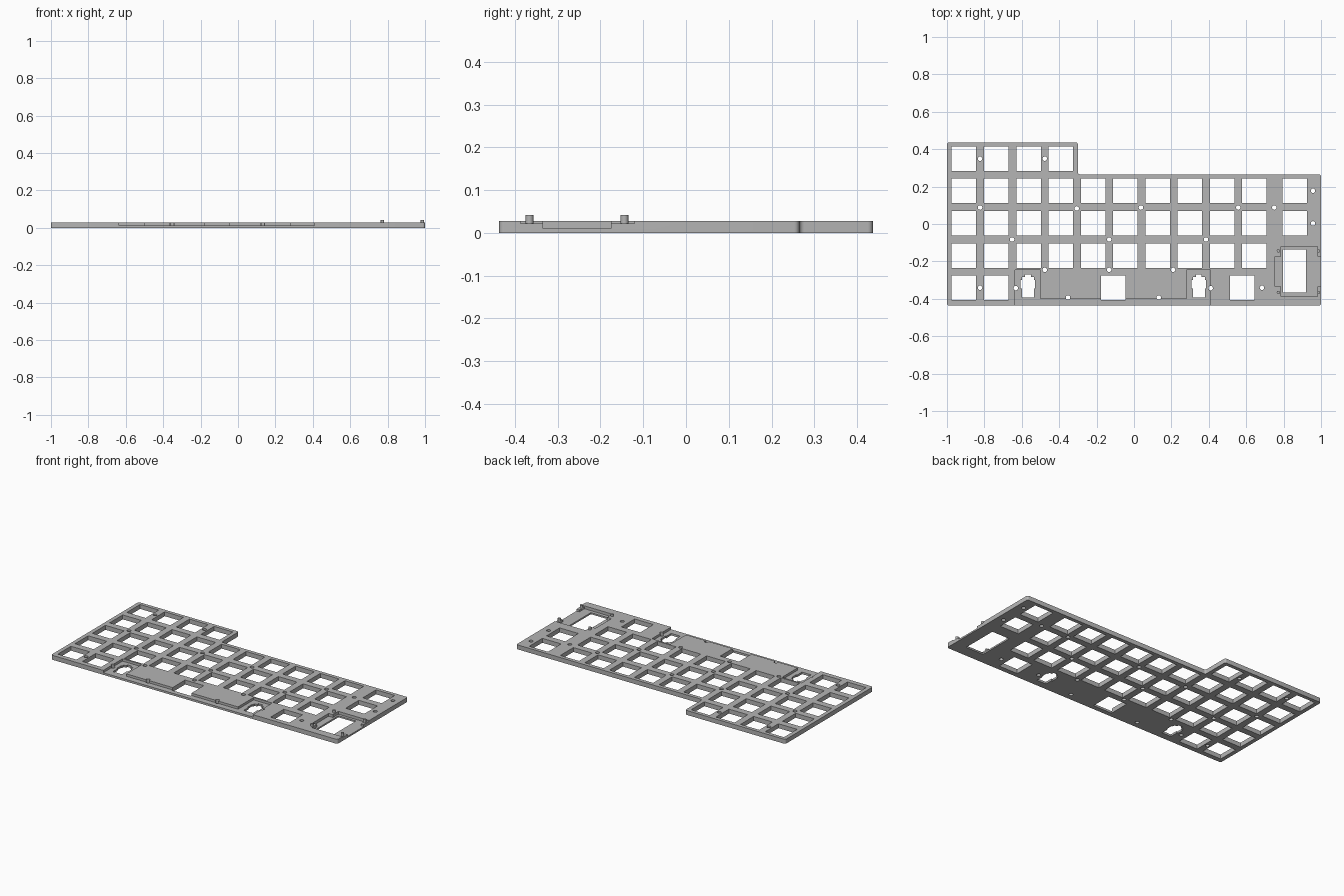
import bpy, bmesh
from math import cos, sin, pi, radians

THICK = 0.028      # plate height
PITCH = 0.1725     # key spacing
KEY = 0.131        # key opening size
LOW = -0.437       # front edge
RIM = 0.437        # back edge

cube = bpy.data.objects.get("Cube")
if cube:
    bpy.data.objects.remove(cube, do_unlink=True)

grey = bpy.data.materials.new("plain grey")
grey.use_nodes = True
colour = (0.46, 0.46, 0.46, 1)
grey.diffuse_color = colour
grey.node_tree.nodes["Principled BSDF"].inputs["Base Color"].default_value = colour


def rect(x0, x1, y0, y1):
    return [(x0, y0), (x1, y0), (x1, y1), (x0, y1)]


def square(x, y, s):
    return rect(x - s / 2, x + s / 2, y - s / 2, y + s / 2)


def circle(x, y, r, n=20):
    return [(x + r * cos(2 * pi * i / n), y + r * sin(2 * pi * i / n)) for i in range(n)]


def prisms(name, outlines, z0, z1, corner=0):
    """Extrude flat outlines into one object, optionally rounding upright edges."""
    bm = bmesh.new()
    for pts in outlines:
        face = bm.faces.new([bm.verts.new((x, y, z0)) for x, y in pts])
        top = bmesh.ops.extrude_face_region(bm, geom=[face])["geom"]
        verts = [v for v in top if isinstance(v, bmesh.types.BMVert)]
        bmesh.ops.translate(bm, verts=verts, vec=(0, 0, z1 - z0))
    if corner:
        upright = [e for e in bm.edges if abs(e.verts[0].co.z - e.verts[1].co.z) > 0.001]
        bmesh.ops.bevel(bm, geom=upright, offset=corner, segments=5, profile=0.5,
                        affect='EDGES')
    bmesh.ops.recalc_face_normals(bm, faces=bm.faces)
    mesh = bpy.data.meshes.new(name)
    bm.to_mesh(mesh)
    bm.free()
    mesh.materials.append(grey)
    obj = bpy.data.objects.new(name, mesh)
    bpy.context.collection.objects.link(obj)
    return obj


def activate(obj):
    bpy.ops.object.select_all(action='DESELECT')
    obj.select_set(True)
    bpy.context.view_layer.objects.active = obj


def cut(obj, outlines, floor):
    """Remove everything above floor inside the outlines."""
    cutter = prisms("cutter", outlines, floor, 0.1)
    cutter.hide_render = True
    mod = obj.modifiers.new("cut", 'BOOLEAN')
    mod.operation = 'DIFFERENCE'
    mod.solver = 'EXACT'
    mod.object = cutter
    activate(obj)
    bpy.ops.object.modifier_apply(modifier=mod.name)
    bpy.data.objects.remove(cutter, do_unlink=True)


# Stepped plate
plate = prisms("key_plate", [[(-1, LOW), (1, LOW), (1, 0.265), (-0.3, 0.265),
                              (-0.3, RIM), (-1, RIM)]], 0, THICK, 0.012)

# U-shaped recess along the front for the stabiliser wire
cut(plate, [[(-0.635, -0.5), (0.41, -0.5), (0.41, -0.245), (0.28, -0.245),
             (0.28, -0.4), (-0.5, -0.4), (-0.5, -0.245), (-0.635, -0.245)]], 0.013)

# Encoder pocket, open on the side, with two low shelves at the edge
back, front, step_b, step_f = -0.12, -0.387, -0.175, -0.335
cut(plate, [[(0.755, step_f), (0.785, step_f), (0.785, front), (0.98, front),
             (0.98, step_f), (1.1, step_f), (1.1, step_b), (0.98, step_b),
             (0.98, back), (0.785, back), (0.785, step_b), (0.755, step_b)]], 0.01)
cut(plate, [rect(0.975, 1.1, front, step_f), rect(0.975, 1.1, step_b, back)], 0.022)

# Key openings
row_y = [0.349 - PITCH * r for r in range(5)]
col_x = [-0.909 + PITCH * c for c in range(10)]
keys = [(x, row_y[0]) for x in col_x[:4]]
keys += [(x, y) for y in row_y[1:4] for x in col_x]
keys += [(0.86, row_y[1]), (0.86, row_y[2])]
keys += [(x, row_y[4]) for x in (col_x[0], col_x[1], -0.111, 0.578)]
openings = [square(x, y, KEY) for x, y in keys]

# Encoder window and stabiliser slots with side notches
openings.append(rect(0.797, 0.92, -0.365, -0.137))
for x in (-0.567, 0.347):
    half = [(0.032, -0.393), (0.032, -0.345), (0.039, -0.345), (0.039, -0.3),
            (0.032, -0.3), (0.032, -0.284), (0.015, -0.284), (0.015, -0.27)]
    openings.append([(x + a, y) for a, y in half] + [(x - a, y) for a, y in reversed(half)])

# Screw holes
screws = [(-0.823, 0.349), (-0.477, 0.349), (-0.823, 0.088), (-0.306, 0.083),
          (0.037, 0.088), (0.557, 0.088), (0.75, 0.088), (0.957, 0.178),
          (0.957, 0.003), (-0.652, -0.083), (-0.133, -0.083), (0.385, -0.083),
          (-0.477, -0.245), (-0.133, -0.245), (0.209, -0.245), (-0.823, -0.341),
          (-0.632, -0.343), (0.41, -0.343), (0.684, -0.341), (-0.353, -0.393),
          (0.132, -0.393)]
openings += [circle(x, y, 0.012) for x, y in screws]
cut(plate, openings, -0.1)

# Locating pegs around the encoder pocket
pegs = prisms("encoder_pegs", [circle(x, y, 0.009) for x in (0.772, 0.986)
                               for y in (-0.366, -0.144)], 0.015, 0.042)

for obj in (plate, pegs):
    activate(obj)
    bpy.ops.object.shade_smooth_by_angle(angle=radians(30))
